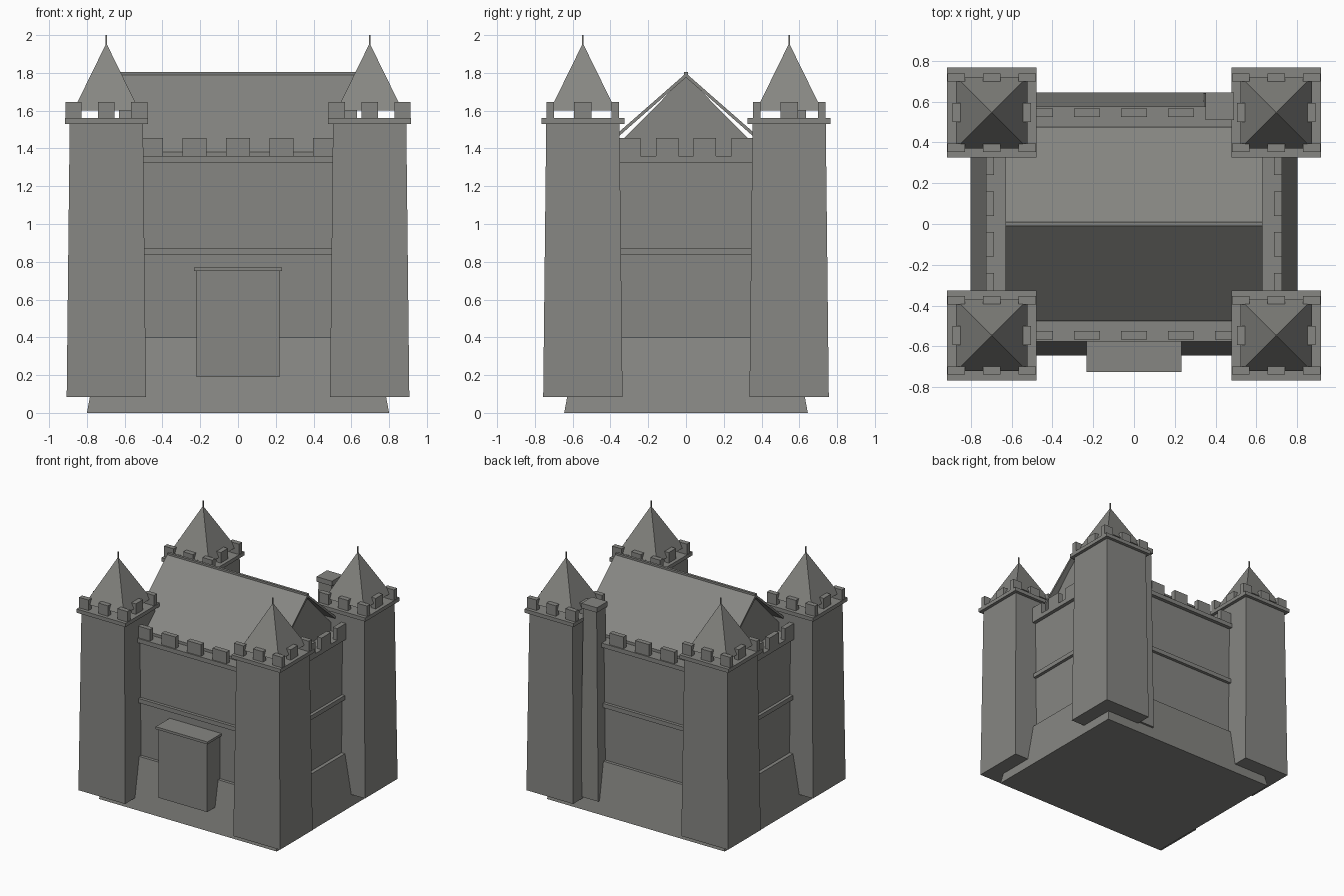
import bpy, bmesh

cube = bpy.data.objects.get("Cube")
if cube:
    bpy.data.objects.remove(cube, do_unlink=True)

stone = bpy.data.materials.new("grey_stone")
stone.use_nodes = True
colour = (0.24, 0.24, 0.225, 1)
stone.diffuse_color = colour
stone.node_tree.nodes["Principled BSDF"].inputs["Base Color"].default_value = colour


def finish(name, bm):
    bmesh.ops.recalc_face_normals(bm, faces=bm.faces)
    mesh = bpy.data.meshes.new(name)
    bm.to_mesh(mesh)
    bm.free()
    mesh.materials.append(stone)
    obj = bpy.data.objects.new(name, mesh)
    bpy.context.collection.objects.link(obj)
    return obj


def block(name, x, y, z0, z1, low, high=None):
    """Box or tapered box from half sizes at its bottom and top."""
    bm = bmesh.new()
    bmesh.ops.create_cube(bm, size=2)
    for v in bm.verts:
        hx, hy = (high or low) if v.co.z > 0 else low
        v.co = (x + v.co.x * hx, y + v.co.y * hy, z1 if v.co.z > 0 else z0)
    return finish(name, bm)


def prism(name, profile, half):
    """Extrude a (y, z) profile along x."""
    bm = bmesh.new()
    face = bm.faces.new([bm.verts.new((-half, y, z)) for y, z in profile])
    out = bmesh.ops.extrude_face_region(bm, geom=[face])
    for v in out["geom"]:
        if isinstance(v, bmesh.types.BMVert):
            v.co.x = half
    return finish(name, bm)


def spire(name, x, y, z0, z1, half):
    bm = bmesh.new()
    base = [bm.verts.new((x + i * half, y + j * half, z0))
            for i, j in ((-1, -1), (1, -1), (1, 1), (-1, 1))]
    tip = bm.verts.new((x, y, z1))
    bm.faces.new(base)
    for i in range(4):
        bm.faces.new((base[i], base[(i + 1) % 4], tip))
    return finish(name, bm)


# Main keep: flared plinth, walls, string course and cornice
block("plinth", 0, 0, 0, 0.40, (0.80, 0.645), (0.725, 0.57))
block("walls", 0, 0, 0.38, 1.34, (0.695, 0.545))
block("string_course", 0, 0, 0.835, 0.87, (0.72, 0.57))
block("cornice", 0, 0, 1.325, 1.36, (0.725, 0.575))

# Wall battlements
for s in (-1, 1):
    for i in range(-2, 3):
        block("long_wall_merlon", i * 0.23, s * 0.545, 1.36, 1.455, (0.063, 0.02))
    for y in (-0.3, -0.1, 0.1, 0.3):
        block("short_wall_merlon", s * 0.705, y, 1.36, 1.455, (0.02, 0.06))

# Hall roof with recessed gables
prism("gable", [(-0.42, 1.36), (0.42, 1.36), (0, 1.785)], 0.59)
prism("roof", [(-0.475, 1.382), (0, 1.798), (0.475, 1.382),
               (0.475, 1.36), (0, 1.776), (-0.475, 1.36)], 0.63)
block("ridge_cap", 0, 0, 1.785, 1.805, (0.63, 0.01))

# Corner towers
for sx in (-1, 1):
    for sy in (-1, 1):
        x, y = sx * 0.697, sy * 0.546
        block("tower", x, y, 0.085, 1.53, (0.21, 0.21), (0.194, 0.194))
        block("tower_cornice", x, y, 1.53, 1.56, (0.22, 0.22))
        for s in (-1, 1):
            for i in (-1, 0, 1):
                block("tower_merlon", x + i * 0.174, y + s * 0.172,
                      1.56, 1.645, (0.043, 0.02))
            block("tower_side_merlon", x + s * 0.172, y, 1.56, 1.645, (0.02, 0.046))
        spire("tower_spire", x, y, 1.60, 1.957, 0.175)
        block("finial", x, y, 1.94, 2.0, (0.004, 0.004))

# Entrance
block("porch", 0, -0.62, 0.19, 0.75, (0.22, 0.09))
block("porch_lintel", 0, -0.635, 0.75, 0.77, (0.233, 0.09))

# Chimney on the back wall
block("chimney", 0.42, 0.577, 0.10, 1.64, (0.08, 0.066), (0.06, 0.058))
block("chimney_cap", 0.42, 0.577, 1.635, 1.675, (0.07, 0.068))
